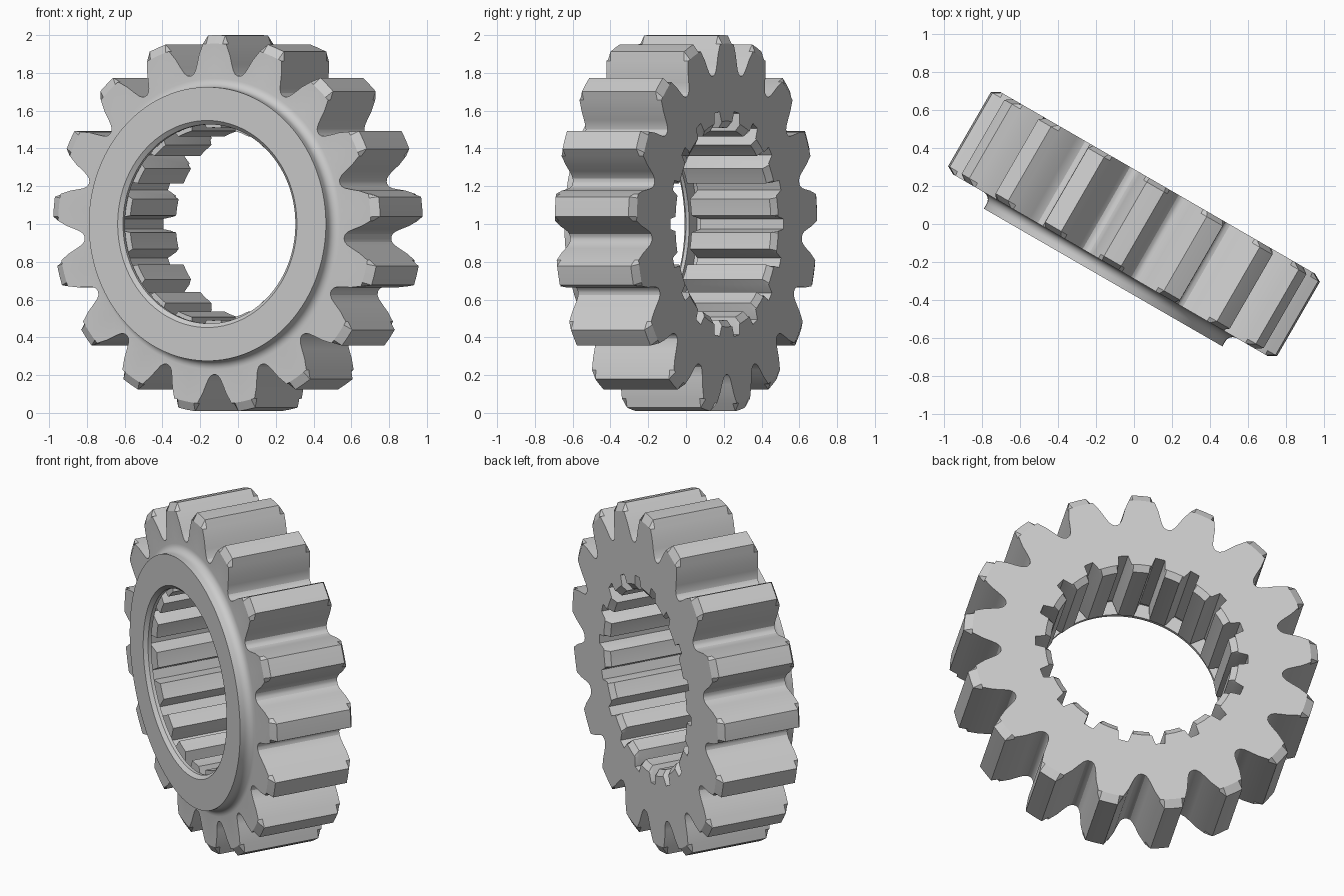
import bpy, bmesh
from math import sin, cos, pi, radians

if "Cube" in bpy.data.objects:
    bpy.data.objects.remove(bpy.data.objects["Cube"])

HALF = 0.25        # half the width of the toothed body
HUB_FRONT = -0.325
CHAMFER = 0.025


def toothed(count, half):
    """Repeat a half-tooth (radius, degrees from its centre) around a circle."""
    mirrored = [(r, -d) for r, d in reversed(half) if d > 0]
    profile = mirrored + half
    step = 360 / count
    return [(r, radians(i * step + d)) for i in range(count) for r, d in profile]


def circle(radius, count=102):
    return [(radius, 2 * pi * i / count) for i in range(count)]


bm = bmesh.new()


def ring(outline, y, low=0.0, high=9.0):
    """Place a closed loop at depth y, limiting its radius."""
    verts = []
    for r, a in outline:
        r = min(max(r, low), high)
        verts.append(bm.verts.new((r * sin(a), y, r * cos(a))))
    return verts


def edges_of(loop):
    pairs = zip(loop, loop[1:] + loop[:1])
    return [bm.edges.get(p) or bm.edges.new(p) for p in pairs]


def wall(loops):
    """Join loops of equal count with quads."""
    for a, b in zip(loops, loops[1:]):
        for i in range(len(a)):
            j = (i + 1) % len(a)
            bm.faces.new((a[i], a[j], b[j], b[i]))


def annulus(outer, inner):
    """Fill the flat area between two loops."""
    bmesh.ops.triangle_fill(bm, use_beauty=True, use_dissolve=False,
                            edges=edges_of(outer) + edges_of(inner))


# Outer teeth with chamfered tips
teeth = toothed(17, [(1.0, 0), (1.0, 3.0), (0.955, 4.3), (0.9, 6.0), (0.85, 7.2),
                     (0.82, 8.1), (0.803, 9.1), (0.797, 10.1)])
outer = [ring(teeth, -HALF, high=0.955), ring(teeth, -HALF + CHAMFER),
         ring(teeth, HALF - CHAMFER), ring(teeth, HALF, high=0.955)]
wall(outer)

# Internal splines, chamfered at the back
splines = toothed(18, [(0.51, 0), (0.51, 5.0), (0.545, 6.0), (0.6, 7.4)])
inner = [ring(splines, HALF, low=0.545), ring(splines, HALF - CHAMFER),
         ring(splines, -0.26)]
wall(inner)
annulus(outer[-1], inner[0])

# Hub: concave fillet, rim, front lip and relief groove
FILLET = 0.045
hub = []
for i in range(7):
    t = i / 6 * pi / 2
    hub.append(ring(circle(0.725 + FILLET * (1 - sin(t))),
                    -HALF - FILLET * (1 - cos(t))))
for radius, depth in [(0.725, HUB_FRONT), (0.548, HUB_FRONT), (0.527, -0.305),
                      (0.527, -0.285), (0.61, -0.285), (0.61, -0.26)]:
    hub.append(ring(circle(radius), depth))
wall(hub)
annulus(outer[0], hub[0])
annulus(hub[-1], inner[-1])

bmesh.ops.recalc_face_normals(bm, faces=bm.faces[:])
mesh = bpy.data.meshes.new("splined_gear")
bm.to_mesh(mesh)
bm.free()

# Stand the gear upright, turned about the vertical
gear = bpy.data.objects.new("splined_gear", mesh)
bpy.context.collection.objects.link(gear)
gear.location.z = 1
gear.rotation_euler.z = radians(-30)
bpy.ops.object.select_all(action="DESELECT")
gear.select_set(True)
bpy.context.view_layer.objects.active = gear
bpy.ops.object.shade_smooth_by_angle(angle=radians(25))
